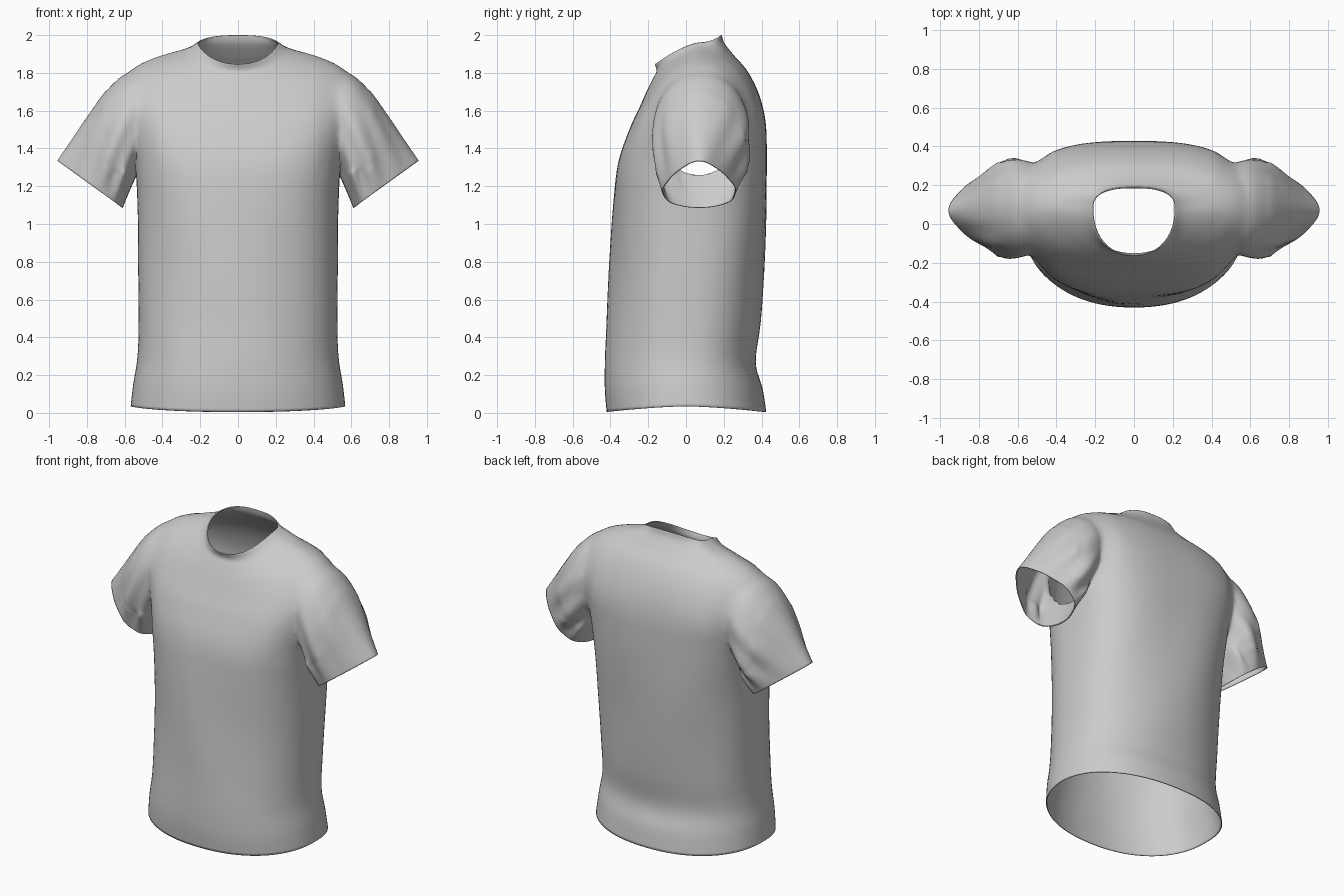
import bpy, bmesh
from math import sin, cos, pi, radians
from mathutils import Vector

if "Cube" in bpy.data.objects:
    bpy.data.objects.remove(bpy.data.objects["Cube"])


def spline(rows, steps):
    """Catmull-Rom interpolation through rows of numbers."""
    out = []
    for i in range(len(rows) - 1):
        p0, p1, p2 = rows[max(i - 1, 0)], rows[i], rows[i + 1]
        p3 = rows[min(i + 2, len(rows) - 1)]
        for k in range(steps):
            t = k / steps
            out.append([0.5 * (2 * b + (c - a) * t + (2 * a - 5 * b + 4 * c - d) * t * t
                               + (3 * b - a - 3 * c + d) * t ** 3)
                        for a, b, c, d in zip(p0, p1, p2, p3)])
    return out + [list(rows[-1])]


def loft(name, rings):
    """Closed tube with fan caps; returns the object and its two cap centres."""
    bm = bmesh.new()
    loops = [[bm.verts.new(p) for p in r] for r in rings]
    n = len(loops[0])
    for a, b in zip(loops, loops[1:]):
        for i in range(n):
            j = (i + 1) % n
            bm.faces.new((a[i], a[j], b[j], b[i]))
    centres = []
    for r in (loops[0], loops[-1]):
        c = sum((v.co for v in r), Vector()) / n
        v = bm.verts.new(c)
        centres.append(c.copy())
        for i in range(n):
            bm.faces.new((r[i], r[(i + 1) % n], v))
    bmesh.ops.recalc_face_normals(bm, faces=bm.faces)
    me = bpy.data.meshes.new(name)
    bm.to_mesh(me)
    bm.free()
    ob = bpy.data.objects.new(name, me)
    bpy.context.collection.objects.link(ob)
    return ob, centres


def spow(v, p):
    return (1 if v >= 0 else -1) * abs(v) ** p


# Torso rings: half width, side y, side z, front y, front z, back y, back z,
# front roundness, back roundness
TORSO = [
    (.568, 0, .035, -.420, .005, .425, .005, 2.2, 2.2),
    (.555, 0, .15, -.430, .13, .405, .13, 2.2, 2.2),
    (.532, 0, .30, -.428, .28, .368, .27, 2.2, 2.3),
    (.526, 0, .50, -.415, .48, .390, .48, 2.2, 2.4),
    (.529, .01, .80, -.400, .80, .410, .80, 2.2, 2.5),
    (.532, .02, 1.10, -.385, 1.10, .425, 1.10, 2.4, 2.7),
    (.548, .05, 1.35, -.360, 1.32, .428, 1.38, 2.8, 3.0),
    (.588, .07, 1.58, -.300, 1.50, .420, 1.55, 2.9, 3.0),
    (.600, .08, 1.735, -.245, 1.62, .385, 1.69, 2.6, 2.6),
    (.545, .08, 1.838, -.205, 1.71, .325, 1.81, 2.2, 2.3),
    (.400, .08, 1.893, -.175, 1.77, .252, 1.895, 2.1, 2.1),
    (.270, .08, 1.930, -.156, 1.81, .203, 1.958, 2.2, 2.4),
    (.213, .08, 1.962, -.165, 1.845, .190, 2.0, 2.2, 2.6),
]


def torso_ring(row, n=96):
    hw, ys, zs, yf, zf, yb, zb, ef, eb = row
    pts = []
    for i in range(n):
        a = 2 * pi * i / n
        c, s = cos(a), sin(a)
        ye, ze, e = (yb, zb, eb) if s > 0 else (yf, zf, ef)
        x = hw * spow(c, 2 / e)
        y = ys + (ye - ys) * abs(s) ** (2 / e)
        z = zs + (ze - zs) * abs(s) ** 1.4
        # soft drape folds, fading toward the hem and chest
        fade = max(0, sin(pi * min(max((z - .2) / 1.1, 0), 1)))
        y += .008 * fade * sin(9 * x + 3 * z) * s
        pts.append((x, y, z))
    return pts


# Sleeve rings: top x, top z, bottom x, bottom z, half depth, centre y, top pinch, fold strength
SLEEVE = [
    (.42, 1.76, .40, 1.46, .17, .075, 0, 0),
    (.575, 1.805, .47, 1.37, .235, .08, .05, .004),
    (.69, 1.715, .525, 1.28, .258, .08, .1, .012),
    (.79, 1.58, .56, 1.205, .25, .08, .2, .018),
    (.885, 1.44, .588, 1.14, .212, .075, .32, .012),
    (.957, 1.335, .61, 1.085, .182, .07, .42, .003),
]


def sleeve_ring(row, side, n=72):
    tx, tz, bx, bz, hd, cy, pinch, fold = row
    pts = []
    for i in range(n):
        a = 2 * pi * i / n
        u, w = cos(a), sin(a)
        k = 1 + fold / .2 * sin(9 * a + 12 * tx) * (1 - u) * .7
        x = (tx + bx) / 2 + (tx - bx) / 2 * u * (k if u > 0 else 1)
        z = (tz + bz) / 2 + (tz - bz) / 2 * u * (k if u > 0 else 1)
        y = cy + hd * w * (1 - pinch * u) * k
        pts.append((side * x, y, z))
    return pts


shirt, openings = loft("shirt", [torso_ring(r) for r in spline(TORSO, 5)])

# Join the two sleeves to the torso
for side in (-1, 1):
    sleeve, caps = loft("sleeve", [sleeve_ring(r, side) for r in spline(SLEEVE, 7)])
    openings.append(caps[1])
    mod = shirt.modifiers.new("join_sleeve", 'BOOLEAN')
    mod.operation, mod.solver, mod.object = 'UNION', 'EXACT', sleeve
    bpy.context.view_layer.objects.active = shirt
    bpy.ops.object.modifier_apply(modifier=mod.name)
    bpy.data.objects.remove(sleeve)

# Open the hem, neck and cuffs, then soften the armhole seams
bm = bmesh.new()
bm.from_mesh(shirt.data)
caps = [v for v in bm.verts if any((v.co - c).length < 1e-3 for c in openings)]
bmesh.ops.delete(bm, geom=caps, context='VERTS')
bmesh.ops.remove_doubles(bm, verts=[v for v in bm.verts if abs(v.co.x) > .4], dist=.004)
seam = [v for v in bm.verts if .44 < abs(v.co.x) < .70 and v.co.z > 1.28 and not v.is_boundary]
for _ in range(10):
    bmesh.ops.smooth_vert(bm, verts=seam, factor=.5,
                          use_axis_x=True, use_axis_y=True, use_axis_z=True)
bm.to_mesh(shirt.data)
bm.free()

# Smooth cloth with a thin wall
shirt.select_set(True)
bpy.context.view_layer.objects.active = shirt
bpy.ops.object.shade_smooth_by_angle(angle=radians(60))
wall = shirt.modifiers.new("cloth_thickness", 'SOLIDIFY')
wall.thickness, wall.offset = .006, -1
